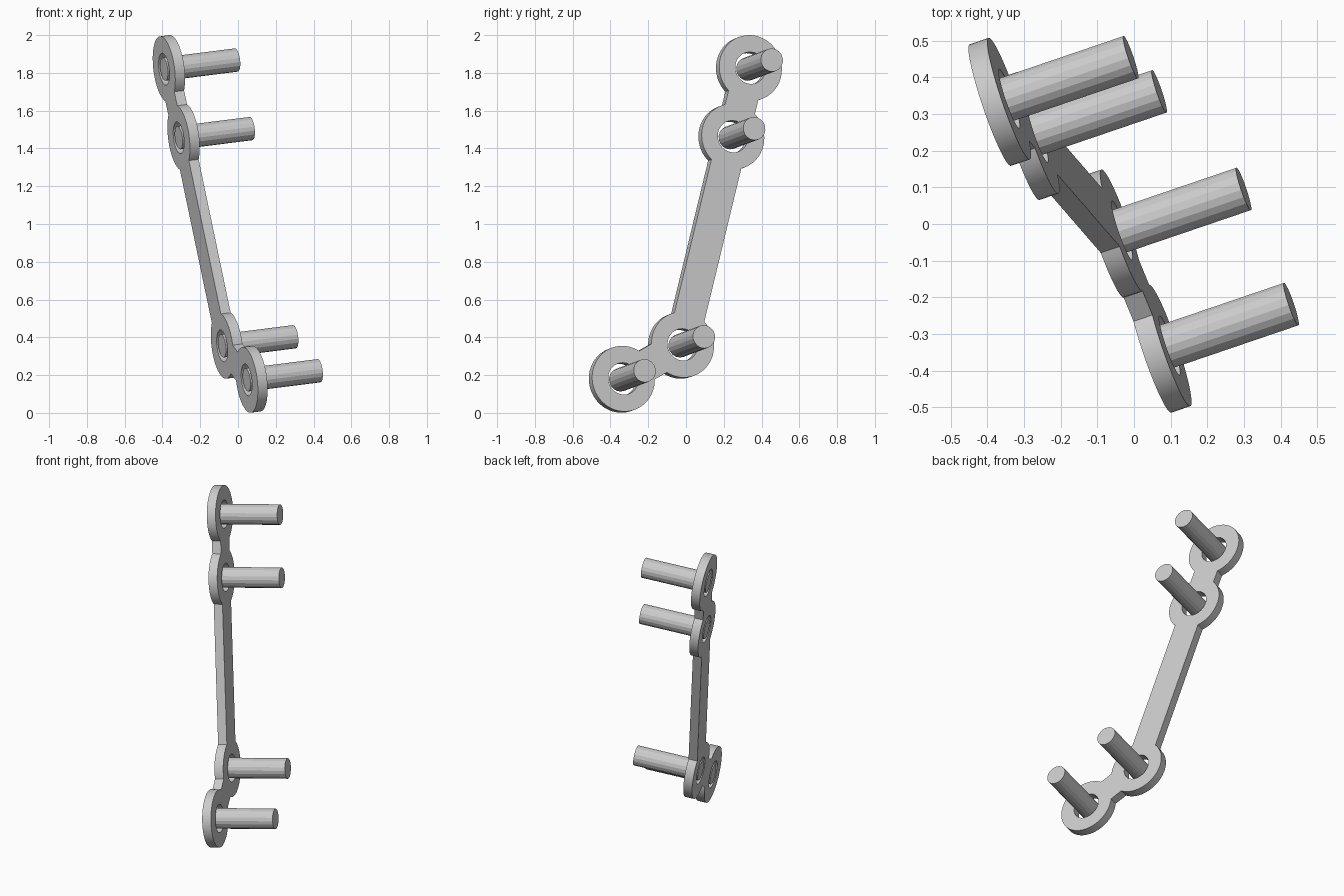
import bpy, bmesh
from math import sin, cos, atan2, asin, pi, tau
from mathutils import Matrix, Vector

cube = bpy.data.objects.get("Cube")
if cube:
    bpy.data.objects.remove(cube)

RING, HOLE, PIN = 0.175, 0.085, 0.062
THICK, NECK = 0.055, 0.172
PIN_END = 0.38

# Tilted plate frame: local z runs along the pins
normal = Vector((0.94, 0.32, 0.119)).normalized()
frame = normal.to_track_quat('Z', 'Y').to_matrix().to_4x4()
offset = -0.0205


def on_plate(y, z):
    """Local position of the plate point seen at the given y and z."""
    x = (offset - normal.y * y - normal.z * z) / normal.x
    return frame.inverted() @ Vector((x, y, z))


centres = [on_plate(y, z) for y, z in
           ((0.333, 1.823), (0.24, 1.46), (-0.026, 0.358), (-0.34, 0.178))]


def arc(centre, radius, start, sweep, steps):
    return [(centre.x + radius * cos(start + sweep * i / steps),
             centre.y + radius * sin(start + sweep * i / steps))
            for i in range(steps + 1)]


def heading(a, b):
    return atan2(b.y - a.y, b.x - a.x)


# Plate outline: tour down one side of the chain of rings and back up the other
tour = centres + centres[-2:0:-1]
half_angle = asin(NECK / 2 / RING)
outline = []
for i, c in enumerate(tour):
    start = heading(c, tour[i - 1]) + half_angle
    end = heading(c, tour[(i + 1) % len(tour)]) - half_angle
    sweep = (end - start) % tau
    outline += arc(c, RING, start, sweep, max(4, int(sweep / pi * 32)))

# Plate with round holes, as a filled and thickened flat curve
curve = bpy.data.curves.new("plate", 'CURVE')
curve.dimensions = '2D'
curve.fill_mode = 'BOTH'
curve.extrude = THICK / 2
for loop in [outline] + [arc(c, HOLE, 0, tau, 48)[:-1] for c in centres]:
    spline = curve.splines.new('POLY')
    spline.points.add(len(loop) - 1)
    for point, (x, y) in zip(spline.points, loop):
        point.co = (x, y, 0, 1)
    spline.use_cyclic_u = True
plate = bpy.data.objects.new("plate", curve)
bpy.context.collection.objects.link(plate)
plate.matrix_world = frame @ Matrix.Translation((0, 0, centres[0].z))

for ob in bpy.context.selected_objects:
    ob.select_set(False)
plate.select_set(True)
bpy.context.view_layer.objects.active = plate
bpy.ops.object.convert(target='MESH')
plate = bpy.context.object
bm = bmesh.new()
bm.from_mesh(plate.data)
bmesh.ops.remove_doubles(bm, verts=bm.verts, dist=0.0001)
bmesh.ops.recalc_face_normals(bm, faces=bm.faces)
bm.to_mesh(plate.data)
bm.free()
bpy.ops.object.shade_smooth_by_angle()

# Pins, starting flush with the back of the plate
length = PIN_END + THICK / 2
names = ("top_pin", "upper_pin", "lower_pin", "bottom_pin")
for name, c in zip(names, centres):
    bm = bmesh.new()
    bmesh.ops.create_cone(bm, cap_ends=True, segments=18, radius1=PIN,
                          radius2=PIN, depth=length)
    mesh = bpy.data.meshes.new(name)
    bm.to_mesh(mesh)
    bm.free()
    pin = bpy.data.objects.new(name, mesh)
    bpy.context.collection.objects.link(pin)
    middle = c + Vector((0, 0, PIN_END - length / 2))
    pin.matrix_world = frame @ Matrix.Translation(middle)
